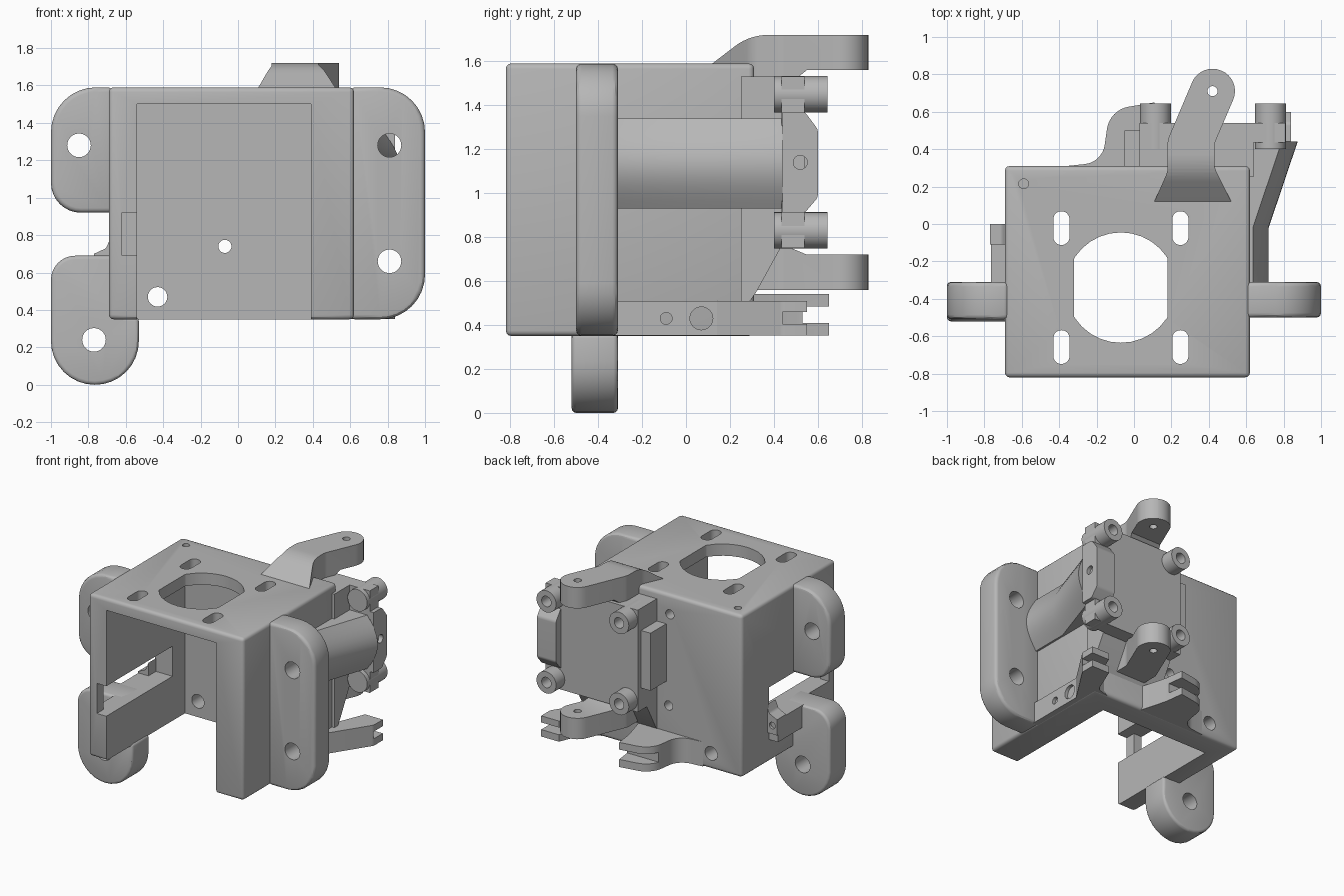
import bpy, bmesh, math
from mathutils import Vector

if "Cube" in bpy.data.objects:
    bpy.data.objects.remove(bpy.data.objects["Cube"], do_unlink=True)

grey = bpy.data.materials.new("plain grey")
grey.use_nodes = True
grey.diffuse_color = (0.47, 0.47, 0.47, 1)
grey.node_tree.nodes["Principled BSDF"].inputs["Base Color"].default_value = (0.47, 0.47, 0.47, 1)


# ---- helpers ----
def rounded(corners, steps=9):
    """Polygon from (u, v, radius) corners, each replaced by a fillet arc."""
    out, n = [], len(corners)
    for i, c in enumerate(corners):
        p = Vector(c[:2])
        r = c[2] if len(c) > 2 else 0
        if r == 0:
            out.append(p)
            continue
        u = (Vector(corners[i - 1][:2]) - p).normalized()
        v = (Vector(corners[(i + 1) % n][:2]) - p).normalized()
        half = u.angle(v) / 2
        centre = p + (u + v).normalized() * r / math.sin(half)
        t = r / math.tan(half)
        a, b = p + u * t - centre, p + v * t - centre
        start = math.atan2(a.y, a.x)
        turn = math.atan2(a.x * b.y - a.y * b.x, a.dot(b))
        for k in range(steps):
            ang = start + turn * k / (steps - 1)
            out.append(centre + r * Vector((math.cos(ang), math.sin(ang))))
    return out


def apply(ob, mod):
    bpy.context.view_layer.objects.active = ob
    bpy.ops.object.modifier_apply(modifier=mod.name)


def mesh_object(name, bm):
    bmesh.ops.remove_doubles(bm, verts=bm.verts, dist=0.0005)
    bmesh.ops.recalc_face_normals(bm, faces=bm.faces)
    mesh = bpy.data.meshes.new(name)
    bm.to_mesh(mesh)
    bm.free()
    ob = bpy.data.objects.new(name, mesh)
    mesh.materials.append(grey)
    bpy.context.collection.objects.link(ob)
    return ob


def prism(name, corners, axis, lo, hi, bevel=0):
    """Extrude a rounded outline along an axis."""
    place = {"x": lambda p, w: (w, p.x, p.y), "y": lambda p, w: (p.x, w, p.y),
             "z": lambda p, w: (p.x, p.y, w)}[axis]
    bm = bmesh.new()
    face = bm.faces.new([bm.verts.new(place(p, lo)) for p in rounded(corners)])
    ext = bmesh.ops.extrude_face_region(bm, geom=[face])["geom"]
    shift = Vector(place(Vector((0, 0)), hi - lo))
    bmesh.ops.translate(bm, vec=shift, verts=[g for g in ext if isinstance(g, bmesh.types.BMVert)])
    ob = mesh_object(name, bm)
    if bevel:
        m = ob.modifiers.new("Edge", "BEVEL")
        m.width, m.segments, m.limit_method, m.angle_limit = bevel, 3, "ANGLE", math.radians(40)
        apply(ob, m)
    return ob


def rect(u0, u1, v0, v1, r=0):
    return [(u0, v0, r), (u1, v0, r), (u1, v1, r), (u0, v1, r)]


def box(name, x0, x1, y0, y1, z0, z1, bevel=0):
    return prism(name, rect(x0, x1, y0, y1), "z", z0, z1, bevel)


def rod(name, axis, u, v, r, lo, hi):
    return prism(name, rect(u - r, u + r, v - r, v + r, r * 0.9999), axis, lo, hi)


def combine(ob, other, operation="DIFFERENCE"):
    m = ob.modifiers.new("Cut", "BOOLEAN")
    m.operation, m.object, m.solver = operation, other, "EXACT"
    apply(ob, m)
    bpy.data.objects.remove(other, do_unlink=True)


def drill(ob, axis, u, v, r, lo, hi):
    combine(ob, rod("cutter", axis, u, v, r, lo, hi))


# ---- motor housing: open at the front and the bottom ----
body = box("housing", -0.69, 0.62, -0.82, 0.31, 0.35, 1.59, 0.025)
combine(body, box("cutter", -0.54, 0.39, -1, 0.13, 0.2, 1.5))
# round opening with flattened sides, and four slots
opening = rod("cutter", "z", -0.07, -0.34, 0.295, 1.4, 1.7)
combine(opening, box("cutter", -0.32, 0.18, -0.8, 0.2, 1.3, 1.8), "INTERSECT")
combine(body, opening)
for sx in (-1, 1):
    for sy in (-1, 1):
        x, y = -0.07 + sx * 0.318, -0.34 + sy * 0.318
        combine(body, prism("cutter", rect(x - 0.043, x + 0.043, y - 0.09, y + 0.09, 0.042), "z", 1.4, 1.7))
# window in the right wall, leaving a thin post at the front
combine(body, box("cutter", -0.62, -0.5, -1, -0.02, 0.69, 0.92))
combine(body, box("cutter", -0.8, -0.5, -0.74, -0.02, 0.69, 0.92))
# screw holes
drill(body, "y", -0.07, 0.74, 0.035, 0, 0.5)
drill(body, "y", -0.43, 0.47, 0.052, 0, 0.5)
drill(body, "y", -0.08, 1.44, 0.035, 0.2, 0.5)
drill(body, "z", -0.59, 0.215, 0.026, 1.45, 1.7)

# ---- mounting flanges ----
left = prism("left_flange", [(0.6, 0.35), (1, 0.35, 0.24), (1, 1.59, 0.24), (0.6, 1.59)],
             "y", -0.5, -0.31, 0.025)
drill(left, "y", 0.81, 1.28, 0.063, -1, 0)
drill(left, "y", 0.81, 0.66, 0.063, -1, 0)
right = prism("right_flange", [(-0.67, 0.92), (-1, 0.92, 0.16), (-1, 1.59, 0.24), (-0.67, 1.59)],
              "y", -0.51, -0.31, 0.025)
drill(right, "y", -0.85, 1.28, 0.063, -1, 0)
foot = prism("foot_flange", [(-1, 0, 0.234), (-0.53, 0, 0.234), (-0.53, 0.36), (-0.6, 0.36),
                             (-0.6, 0.69), (-1, 0.69, 0.13)], "y", -0.52, -0.31, 0.025)
drill(foot, "y", -0.77, 0.24, 0.063, -1, 0)

# small screw boss beside the foot
box("boss_rib", -0.765, -0.68, -0.33, -0.02, 0.52, 0.69)
boss = prism("screw_boss", [(-0.77, 0.58), (-0.68, 0.58), (-0.68, 0.79), (-0.705, 0.73, 0.03), (-0.77, 0.7)],
             "y", -0.11, 0)
drill(boss, "y", -0.73, 0.645, 0.025, -0.06, 0.1)

# ---- swept cable duct on the left wall ----
bm = bmesh.new()
rings, count = [], 13
for y, x in ((-0.31, 0.635), (-0.02, 0.635), (0.44, 0.79)):
    pts = [(0.55, y, 0.93)]
    for k in range(count):
        t = k / (count - 1)
        pts.append((x + 0.085 * math.sin(math.pi * t), y, 0.93 + 0.41 * t))
    pts.append((0.55, y, 1.34))
    rings.append([bm.verts.new(p) for p in pts])
for a, b in zip(rings, rings[1:]):
    for i in range(len(a)):
        j = (i + 1) % len(a)
        bm.faces.new((a[i], a[j], b[j], b[i]))
bm.faces.new(rings[0])
bm.faces.new(rings[-1])
mesh_object("cable_duct", bm)

# ---- rear plate with four standoffs ----
prism("rear_block", [(0.25, 0.45), (0.32, 0.55), (0.43, 0.75), (0.54, 0.75), (0.54, 1.53), (0.25, 1.53)],
      "x", 0.03, 0.64)
box("rear_plate", 0.03, 0.81, 0.435, 0.54, 0.75, 1.53)
box("plate_tab", -0.05, 0.1, 0.28, 0.5, 0.92, 1.36)
bulge = prism("plate_bulge", [(0.44, 0.91), (0.54, 0.91, 0.03), (0.6, 0.98, 0.04), (0.6, 1.29, 0.04),
                              (0.54, 1.37, 0.03), (0.44, 1.37)], "x", 0.68, 0.84)
drill(bulge, "x", 0.52, 1.14, 0.032, 0.8, 1)
for x in (0.115, 0.73):
    for z in (0.83, 1.45):
        post = rod("standoff", "y", x, z, 0.083, 0.4, 0.645)
        drill(post, "y", x, z, 0.04, 0.55, 0.8)


# ---- upper and lower hinge arms: plan outline meets side profile ----
def arm(name, side, lo, hi):
    plan = [(0.1, 0.1), (0.18, 0.28, 0.12), (0.18, 0.45, 0.1), (0.357, 0.867, 0.118),
            (0.577, 0.773, 0.118), (0.43, 0.43, 0.1), (0.43, 0.3, 0.12), (0.53, 0.1)]
    ob = prism(name, plan, "z", lo, hi)
    combine(ob, prism("cutter", side, "x", -0.2, 0.9), "INTERSECT")
    drill(ob, "z", 0.42, 0.71, 0.027, lo - 0.1, hi + 0.1)


arm("upper_arm", [(0.12, 1.5), (0.12, 1.59), (0.29, 1.72, 0.25), (0.9, 1.72), (0.9, 1.56),
                  (0.55, 1.56), (0.5, 1.52), (0.3, 1.5)], 1.4, 1.8)
arm("lower_arm", [(0.15, 0.56), (0.9, 0.56), (0.9, 0.72), (0.55, 0.72), (0.43, 0.77), (0.15, 0.77)], 0.5, 0.8)

# ---- lower lip and slotted clips ----
lip = box("lower_lip", 0.55, 0.645, -0.33, 0.17, 0.352, 0.51)
drill(lip, "x", -0.09, 0.43, 0.027, 0.6, 1)
drill(lip, "x", 0.07, 0.43, 0.052, 0.6, 1)
side_clip = prism("side_clip", [(0.5, 0.1), (0.645, 0.14), (0.84, 0.44, 0.05), (0.84, 0.55), (0.69, 0.55),
                                (0.6, 0.33, 0.05), (0.5, 0.3)], "z", 0.352, 0.51)
combine(side_clip, box("cutter", 0.5, 1, 0.44, 0.7, 0.405, 0.46))
rear_clip = prism("rear_clip", [(-0.36, 0.25), (-0.36, 0.31), (-0.17, 0.33, 0.12), (-0.13, 0.61, 0.14),
                                (0.11, 0.65), (0.13, 0.5), (0.2, 0.25)], "z", 0.352, 0.54)
combine(rear_clip, box("cutter", -0.4, 0.4, 0.53, 0.8, 0.41, 0.485))

# ---- shading ----
bpy.ops.object.select_all(action="DESELECT")
for ob in bpy.context.scene.objects:
    if ob.type == "MESH" and ob.data.materials and ob.data.materials[0] == grey:
        ob.select_set(True)
        bpy.context.view_layer.objects.active = ob
bpy.ops.object.shade_smooth_by_angle(angle=math.radians(30))
